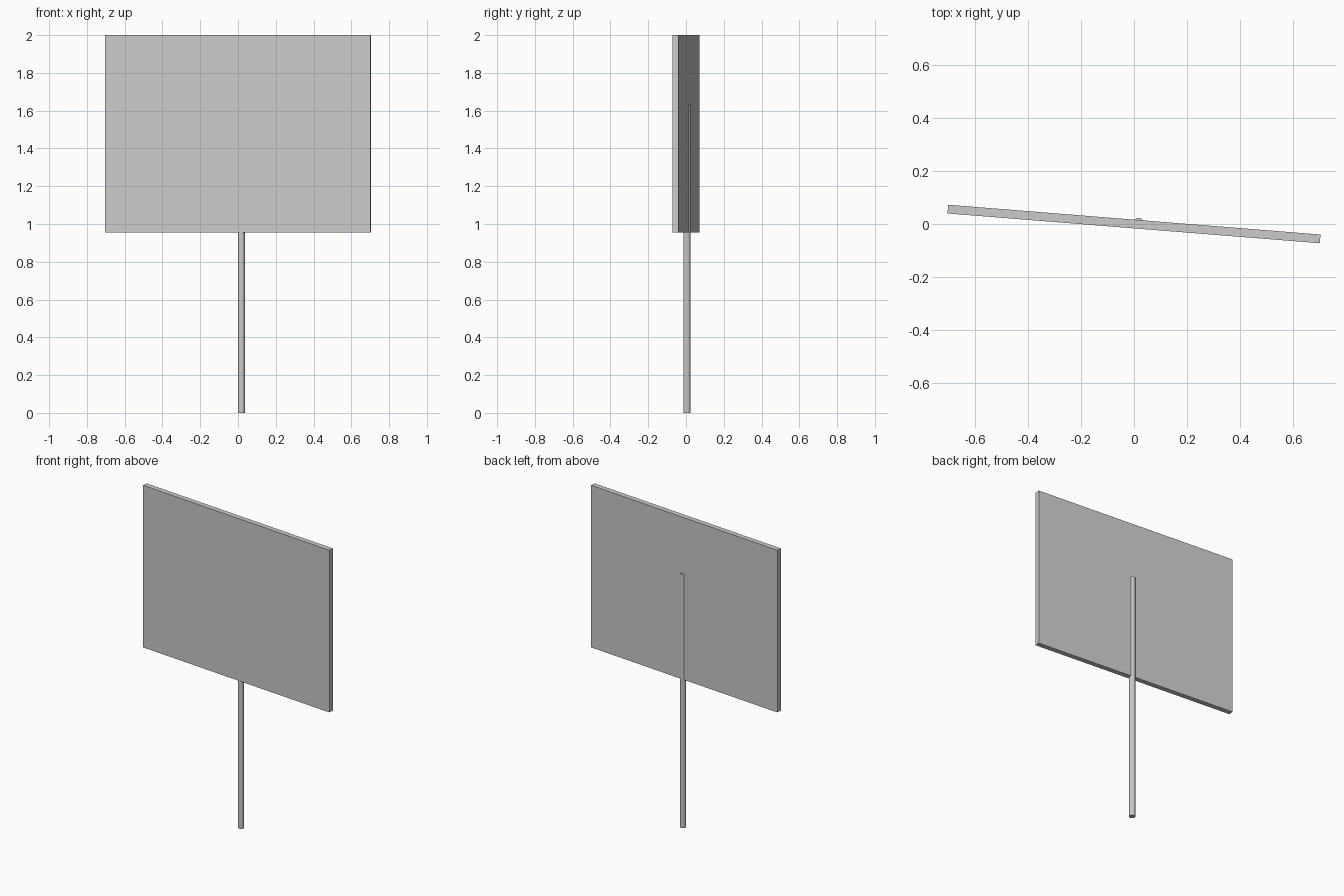
import bpy
import math

cube = bpy.data.objects.get("Cube")
if cube:
    bpy.data.objects.remove(cube, do_unlink=True)

# One plain grey for the whole sign
GREY = (0.6, 0.6, 0.6, 1.0)
grey = bpy.data.materials.new("plain grey")
grey.use_nodes = True
grey.diffuse_color = GREY
grey.node_tree.nodes["Principled BSDF"].inputs["Base Color"].default_value = GREY


def finish(name):
    obj = bpy.context.object
    obj.name = name
    obj.data.materials.append(grey)
    return obj


# Flat board, turned slightly about the vertical
bottom, top = 0.955, 2.0
bpy.ops.mesh.primitive_cube_add(
    size=1, location=(0, 0, (bottom + top) / 2), rotation=(0, 0, -math.atan(0.08)))
board = finish("sign_board")
board.scale = (1.411, 0.033, top - bottom)

# Round post, partly sunk into the back of the board
post_height = 1.636
bpy.ops.mesh.primitive_cylinder_add(
    vertices=20, radius=0.0185, depth=post_height, location=(0.018, 0.005, post_height / 2))
finish("post")
bpy.ops.object.shade_smooth_by_angle(angle=math.radians(35))
